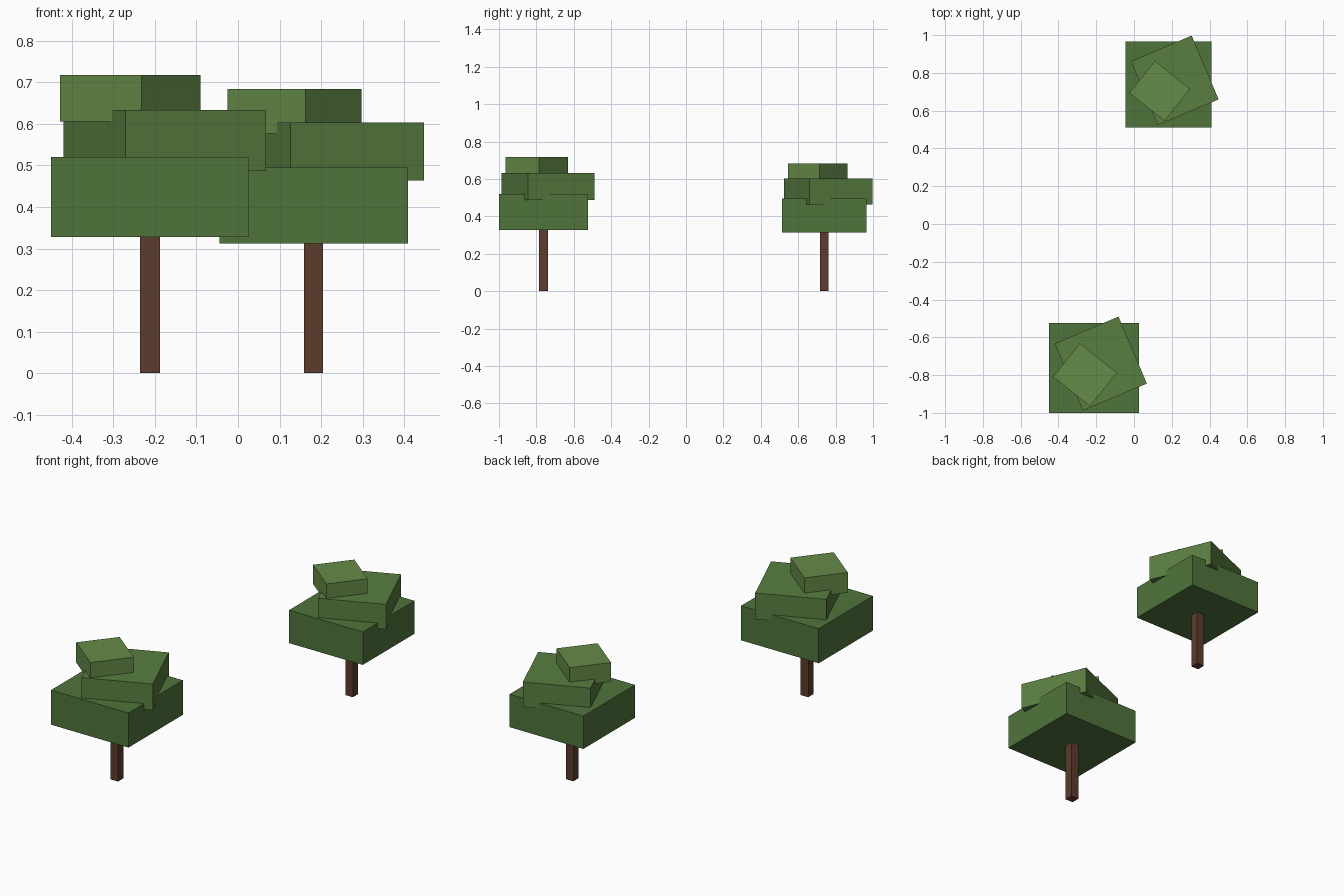
import bpy
from math import radians

if "Cube" in bpy.data.objects:
    bpy.data.objects.remove(bpy.data.objects["Cube"])


def material(name, rgb):
    m = bpy.data.materials.new(name)
    m.diffuse_color = (*rgb, 1)
    m.use_nodes = True
    m.node_tree.nodes["Principled BSDF"].inputs["Base Color"].default_value = m.diffuse_color
    return m


bark = material("bark", (0.107, 0.045, 0.025))
dark_green = material("dark_leaf", (0.080, 0.175, 0.045))
mid_green = material("mid_leaf", (0.100, 0.208, 0.053))
light_green = material("light_leaf", (0.130, 0.260, 0.065))

# part: offset x, y from trunk, bottom z, top z, width, depth, turn, material
PARTS = [
    ("trunk", 0, 0, 0, 0.34, 0.048, 0.048, 0, bark),
    ("lower_leaves", 0, 0, 0.328, 0.52, 0.477, 0.477, 0, dark_green),
    ("middle_leaves", 0.0355, 0.0225, 0.487, 0.633, 0.367, 0.385, 22.9, mid_green),
    ("top_leaves", -0.048, -0.0365, 0.606, 0.718, 0.228, 0.251, 51.4, light_green),
]


def tree(name, x, y, scale):
    for part, dx, dy, z0, z1, w, d, turn, mat in PARTS:
        bpy.ops.mesh.primitive_cube_add(
            size=1,
            location=(x + dx * scale, y + dy * scale, (z0 + z1) / 2 * scale),
            rotation=(0, 0, radians(turn)))
        ob = bpy.context.object
        ob.name = f"{name}_{part}"
        ob.scale = (w * scale, d * scale, (z1 - z0) * scale)
        ob.data.materials.append(mat)


# Same tree twice, the rear one slightly smaller
tree("front_tree", -0.2115, -0.7615, 1.0)
tree("rear_tree", 0.182, 0.739, 0.952)
